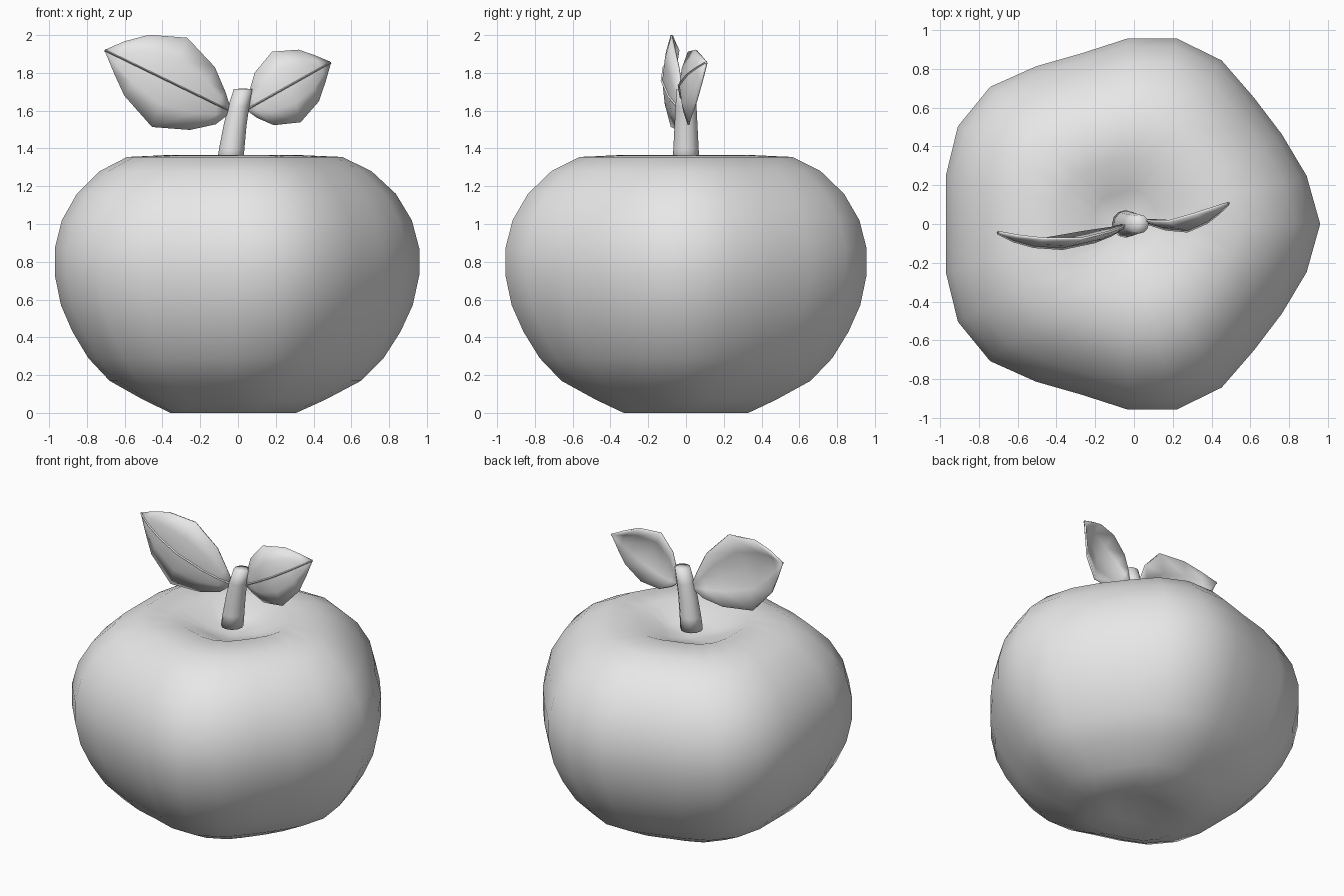
import bpy, bmesh, math
from mathutils import Vector

if "Cube" in bpy.data.objects:
    bpy.data.objects.remove(bpy.data.objects["Cube"])

grey = bpy.data.materials.new("plain_grey")
grey.diffuse_color = (0.8, 0.8, 0.8, 1)
grey.use_nodes = True
grey.node_tree.nodes["Principled BSDF"].inputs["Base Color"].default_value = grey.diffuse_color


def make_object(name, bm, angle=40):
    bmesh.ops.recalc_face_normals(bm, faces=bm.faces)
    mesh = bpy.data.meshes.new(name)
    bm.to_mesh(mesh)
    bm.free()
    mesh.materials.append(grey)
    ob = bpy.data.objects.new(name, mesh)
    bpy.context.collection.objects.link(ob)
    bpy.ops.object.select_all(action='DESELECT')
    ob.select_set(True)
    bpy.context.view_layer.objects.active = ob
    bpy.ops.object.shade_smooth_by_angle(angle=math.radians(angle))
    return ob


def bridge(bm, a, b):
    n = len(a)
    for i in range(n):
        bm.faces.new((a[i], a[(i + 1) % n], b[(i + 1) % n], b[i]))


def fan(bm, ring, point):
    tip = bm.verts.new(point)
    for i in range(len(ring)):
        bm.faces.new((ring[i], ring[(i + 1) % len(ring)], tip))


# Fruit body: a lathe profile swept around a softly five-lobed outline
half = [.995, .958, .922, .923, .974, .99, .956, .911, .939, 1.0, 1.008, .968, .935]
outline = half + half[-2:0:-1]
profile = [(.17, .03), (.345, 0), (.5, .07), (.69, .17), (.81, .29), (.9, .43),
           (.965, .57), (1, .73), (1, .87), (.96, 1.02), (.875, 1.16),
           (.745, 1.28), (.59, 1.355), (.36, 1.365), (.18, 1.285)]
CX = -0.035
bm = bmesh.new()
rings = []
for s, z in profile:
    rings.append([bm.verts.new((CX + s * r * math.cos(math.radians(15 * k)),
                                s * r * math.sin(math.radians(15 * k)), z))
                  for k, r in enumerate(outline)])
for a, b in zip(rings, rings[1:]):
    bridge(bm, a, b)
fan(bm, rings[0], (CX, 0, .045))
fan(bm, rings[-1], (CX, 0, 1.24))
make_object("fruit_body", bm, 60)

# Stem: tapered, leaning tube
bm = bmesh.new()
rings = []
for x, z, r in [(-.043, 1.31, .071), (-.033, 1.40, .067), (-.016, 1.52, .061),
                (.003, 1.62, .056), (.027, 1.715, .049)]:
    rings.append([bm.verts.new((x + r * math.cos(math.tau * k / 12),
                                r * math.sin(math.tau * k / 12), z)) for k in range(12)])
for a, b in zip(rings, rings[1:]):
    bridge(bm, a, b)
fan(bm, rings[0], (-.043, 0, 1.31))
fan(bm, rings[-1], (.027, 0, 1.717))
make_object("stem", bm, 100)


# Leaves: cupped blades folded along a straight midrib
def leaf(name, base, tip, stations):
    """stations: (t along rib, rib y, edge y, upper x, upper z, lower x, lower z)"""
    base, tip = Vector(base), Vector(tip)
    bm = bmesh.new()
    start = bm.verts.new(base)
    end = bm.verts.new(tip)
    rows, path = [], [base]
    for t, ry, ey, ux, uz, lx, lz in stations:
        rib = base.lerp(tip, t)
        rib.y = ry
        up, low = Vector((ux, ey, uz)), Vector((lx, ey, lz))
        bulge = Vector((0, (ry - ey) * .2, 0))
        row = [up, up.lerp(rib, .5) + bulge, rib, low.lerp(rib, .5) + bulge, low]
        rows.append([bm.verts.new(p) for p in row])
        path.append(rib)
    path.append(tip)
    for a, b in zip(rows, rows[1:]):
        for i in range(4):
            bm.faces.new((a[i], a[i + 1], b[i + 1], b[i]))
    for i in range(4):
        bm.faces.new((start, rows[0][i + 1], rows[0][i]))
        bm.faces.new((end, rows[-1][i], rows[-1][i + 1]))
    blade = make_object(name, bm, 50)
    mod = blade.modifiers.new("thickness", 'SOLIDIFY')
    mod.thickness = .012
    mod.offset = 0

    # Raised midrib on the front of the blade
    bm = bmesh.new()
    side = (tip - base).cross(Vector((0, 1, 0))).normalized() * .008
    rings = [[bm.verts.new(p + o) for o in (side, Vector((0, -.014, 0)), -side)]
             for p in path]
    for a, b in zip(rings, rings[1:]):
        bridge(bm, a, b)
    bm.faces.new(rings[0])
    bm.faces.new(rings[-1])
    make_object(name + "_midrib", bm, 30)


leaf("large_leaf", (-.035, 0, 1.595), (-.705, -.04, 1.92), [
    (.12, -.05, -.02, -.07, 1.70, -.12, 1.53),
    (.25, -.085, -.04, -.125, 1.83, -.255, 1.50),
    (.50, -.12, -.075, -.27, 1.985, -.455, 1.515),
    (.72, -.11, -.075, -.47, 2.0, -.60, 1.68),
    (.88, -.08, -.06, -.60, 1.965, -.65, 1.79)])
leaf("small_leaf", (.045, .02, 1.605), (.49, .11, 1.855), [
    (.12, 0, .02, .062, 1.70, .10, 1.565),
    (.27, -.02, .015, .09, 1.80, .19, 1.525),
    (.52, -.03, .015, .18, 1.91, .33, 1.54),
    (.75, .015, .055, .32, 1.92, .425, 1.65),
    (.88, .06, .085, .41, 1.888, .46, 1.755)])
